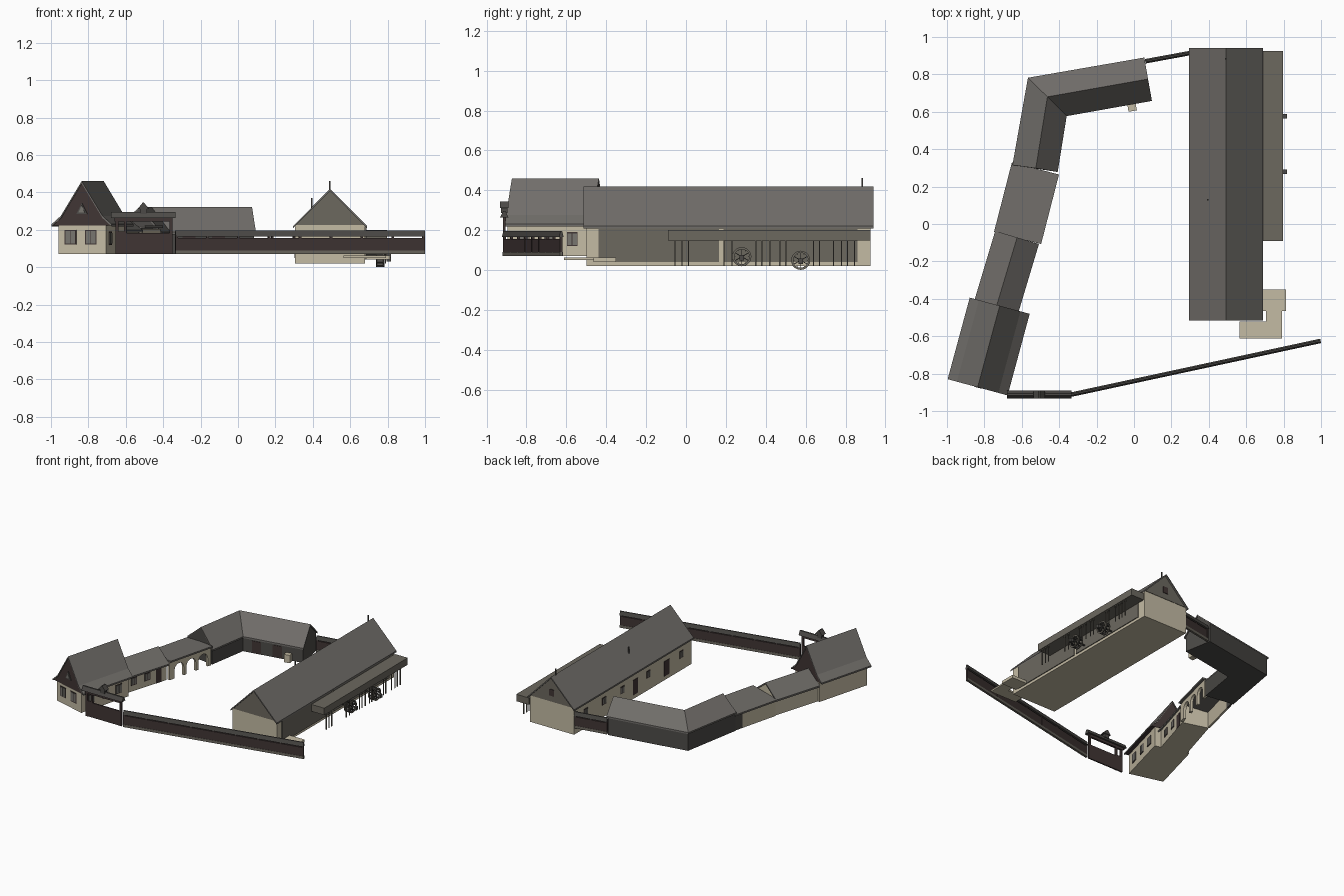
import bpy, bmesh, math
from mathutils import Matrix, Vector

if "Cube" in bpy.data.objects:
    bpy.data.objects.remove(bpy.data.objects["Cube"])


def mat(name, hexcol):
    lin = [((int(hexcol[i:i + 2], 16) / 255 + 0.055) / 1.055) ** 2.4 for i in (0, 2, 4)]
    m = bpy.data.materials.new(name)
    m.diffuse_color = (*lin, 1)
    m.use_nodes = True
    m.node_tree.nodes["Principled BSDF"].inputs["Base Color"].default_value = m.diffuse_color
    return m


ROOF = mat("roof_grey", "706d69")
PLASTER = mat("plaster_beige", "c4bba4")
BROWN = mat("dark_brown_boards", "403534")
DARK = mat("dark_wood", "4c4a47")
WOOD = mat("weathered_wood", "6c685f")
GLASS = mat("window_grey", "77756f")
ID = Matrix()


def loft(name, m, sections, M=ID):
    """Join equal closed cross-sections and cap both ends."""
    bm = bmesh.new()
    rings = [[bm.verts.new(M @ Vector(p)) for p in s] for s in sections]
    n = len(rings[0])
    for a, b in zip(rings, rings[1:]):
        for i in range(n):
            bm.faces.new((a[i], a[(i + 1) % n], b[(i + 1) % n], b[i]))
    bm.faces.new(rings[0])
    bm.faces.new(rings[-1])
    bmesh.ops.recalc_face_normals(bm, faces=bm.faces)
    me = bpy.data.meshes.new(name)
    bm.to_mesh(me)
    bm.free()
    me.materials.append(m)
    ob = bpy.data.objects.new(name, me)
    bpy.context.collection.objects.link(ob)
    return ob


def prism(name, m, prof, y0, y1, M=ID):
    return loft(name, m, [[(x, y, z) for x, z in prof] for y in (y0, y1)], M)


def box(name, m, x0, x1, y0, y1, z0, z1, M=ID):
    return prism(name, m, [(x0, z0), (x1, z0), (x1, z1), (x0, z1)], y0, y1, M)


def frame(p, q):
    """Local frame at p: y runs towards q, x to its right."""
    d = Vector((q[0] - p[0], q[1] - p[1], 0))
    L = d.length
    d /= L
    return Matrix(((d.y, d.x, 0, p[0]), (-d.x, d.y, 0, p[1]), (0, 0, 1, 0), (0, 0, 0, 1))), L


def roof(name, top, y0, y1, M=ID, t=0.012):
    prism(name, ROOF, top + [(x, z - t) for x, z in reversed(top)], y0, y1, M)


def side_window(name, x, y, z0, z1, w, M=ID, s=1, door=False):
    """Frame and pane on a wall facing local x (s = side)."""
    a, b = sorted((x, x + 0.003 * s))
    box(name + "_frame", BROWN, a, b, y - w / 2, y + w / 2, z0, z1, M)
    if not door:
        a, b = sorted((x, x + 0.005 * s))
        e = 0.006
        for k in (-1, 1):
            c = y + k * w / 4
            box(name + "_pane", GLASS, a, b, c - w / 4 + e / 2, c + w / 4 - e / 2, z0 + e, z1 - e, M)


def fence(name, p, q):
    M, L = frame(p, q)
    box(name + "_base", WOOD, -0.008, 0.008, 0, L, 0.07, 0.09, M)
    box(name + "_boards", BROWN, -0.006, 0.006, 0, L, 0.09, 0.157, M)
    prism(name + "_cap", DARK, [(-0.012, 0.165), (0.012, 0.165), (0.004, 0.196), (-0.004, 0.196)], 0, L, M)
    n = max(2, round(L / 0.17))
    for i in range(n + 1):
        y = 0.006 + (L - 0.012) * i / n
        box(name + "_post", BROWN, -0.007, 0.007, y - 0.006, y + 0.006, 0.07, 0.166, M)


# --- Long barn ---
box("barn_walls", PLASTER, 0.305, 0.68, -0.50, 0.925, 0.02, 0.225)
prism("barn_gables", WOOD, [(0.306, 0.225), (0.679, 0.225), (0.4925, 0.408)], -0.503, 0.928)
roof("barn_roof", [(0.295, 0.22), (0.4925, 0.42), (0.69, 0.22)], -0.515, 0.94)
for y0, y1 in ((-0.44, 0.165), (0.187, 0.86)):
    box("barn_side_boards", WOOD, 0.679, 0.686, y0, y1, 0.04, 0.222)
for y in (0.78, 0.56, 0.34, 0.02, -0.38):
    side_window("barn_window", 0.305, y, 0.115, 0.17, 0.045, s=-1)
for y in (0.18, -0.2):
    side_window("barn_door", 0.305, y, 0.05, 0.165, 0.06, s=-1, door=True)
box("barn_gable_window", BROWN, 0.472, 0.513, 0.927, 0.932, 0.27, 0.32)
box("barn_finial", DARK, 0.486, 0.494, 0.88, 0.888, 0.40, 0.462)
box("barn_pipe", DARK, 0.391, 0.399, 0.126, 0.134, 0.30, 0.37)

# --- Raised channel on posts, and water wheels ---
box("channel", WOOD, 0.688, 0.797, -0.09, 0.925, 0.147, 0.2)
for y in (-0.055, -0.02, 0.012, 0.19, 0.23, 0.35, 0.38, 0.42, 0.47, 0.5,
          0.64, 0.67, 0.74, 0.78, 0.81, 0.845):
    box("channel_post", WOOD, 0.786, 0.792, y - 0.003, y + 0.003, 0.02, 0.15)


def wheel(y, z, r=0.048):
    def circle(rad, n=20):
        return [(rad * math.cos(2 * math.pi * i / n), rad * math.sin(2 * math.pi * i / n)) for i in range(n)]
    for x in (0.738, 0.776):
        # rim: quad cross-section swept round the axle
        bm_sections = []
        for c, s in circle(1) + [(1, 0)]:
            bm_sections.append([(xx, y + c * rr, z + s * rr) for xx, rr in
                                ((x, r), (x + 0.006, r), (x + 0.006, r * 0.78), (x, r * 0.78))])
        loft("wheel_rim", WOOD, bm_sections)
    for i in range(12):
        M = Matrix.Translation((0.76, y, z)) @ Matrix.Rotation(math.pi * i / 6, 4, 'X')
        box("wheel_paddle", DARK, -0.019, 0.019, -0.0015, 0.0015, r * 0.66, r * 0.98, M)
        if i % 2 == 0:
            for x in (-0.019, 0.019):
                box("wheel_spoke", DARK, x - 0.002, x + 0.002, -0.002, 0.002, 0, r * 0.8, M)
    loft("wheel_axle", DARK, [[(x, y + c, z + s) for c, s in circle(0.006, 8)] for x in (0.68, 0.816)])
    box("wheel_bearing", DARK, 0.795, 0.817, y - 0.012, y + 0.012, z - 0.018, z + 0.008)


wheel(0.28, 0.067)
wheel(0.575, 0.049)

# --- Stone landing at the barn corner ---
box("landing_front", PLASTER, 0.565, 0.79, -0.612, -0.522, 0.05, 0.062)
box("landing_link", PLASTER, 0.705, 0.79, -0.522, -0.465, 0.05, 0.062)
box("landing_side", PLASTER, 0.685, 0.812, -0.465, -0.35, 0.04, 0.062)

# --- Front house with flared roof ---
M, L = frame((-0.836, -0.873), (-0.718, -0.437))
box("house_walls", PLASTER, -0.132, 0.132, 0.012, L - 0.01, 0.07, 0.245, M)
top = [(-0.166, 0.23), (-0.115, 0.275), (0, 0.46), (0.115, 0.275), (0.166, 0.23)]
roof("house_roof", top, 0, L, M)
prism("house_gables", BROWN, [(x * 0.97, z - 0.008) for x, z in top], 0.006, L - 0.006, M)
prism("house_gable_window_frame", DARK, [(-0.03, 0.285), (0.03, 0.285), (0, 0.343)], 0.001, 0.01, M)
prism("house_gable_window", GLASS, [(-0.018, 0.292), (0.018, 0.292), (0, 0.33)], -0.002, 0.01, M)
for x in (-0.065, 0.048):
    box("house_front_window_frame", BROWN, x - 0.032, x + 0.032, 0.009, 0.014, 0.122, 0.2, M)
    for k in (-0.014, 0.014):
        box("house_front_window_pane", GLASS, x + k - 0.012, x + k + 0.012, 0.007, 0.014, 0.128, 0.194, M)
for y in (0.1, 0.23, 0.35):
    side_window("house_side_window", 0.132, y, 0.12, 0.19, 0.055, M)

# --- Low annex ---
M, L = frame((-0.737, -0.445), (-0.625, -0.072))
prism("annex_walls", PLASTER, [(-0.1, 0.07), (0.1, 0.07), (0.1, 0.205), (0, 0.278), (-0.1, 0.205)], 0, L - 0.008, M)
roof("annex_roof", [(-0.122, 0.198), (0, 0.29), (0.122, 0.198)], 0, L, M)
for y in (0.09, 0.21):
    side_window("annex_window", 0.1, y, 0.115, 0.175, 0.05, M)
side_window("annex_door", 0.1, 0.31, 0.07, 0.175, 0.05, M, door=True)

# --- Arcade passage: open comb-shaped wall with round arches ---
M, L = frame((-0.6225, -0.075), (-0.527, 0.297))
outline = [(0, 0.205), (0, 0.07)]
for c in (0.09, 0.2, 0.31):
    outline.append((c - 0.042, 0.07))
    outline += [(c - 0.042 * math.cos(math.pi * i / 10), 0.135 + 0.042 * math.sin(math.pi * i / 10)) for i in range(11)]
    outline.append((c + 0.042, 0.07))
outline += [(L, 0.07), (L, 0.205)]
loft("arcade_wall", PLASTER, [[(x, y, z) for y, z in outline] for x in (0.095, 0.115)], M)
box("arcade_back_wall", PLASTER, -0.11, -0.095, 0, L - 0.08, 0.07, 0.195, M)
box("arcade_back_door", DARK, -0.11, -0.095, L - 0.08, L, 0.07, 0.195, M)
roof("arcade_roof", [(-0.13, 0.202), (0.13, 0.222)], 0, L, M)

# --- Corner stable: L-shaped, mitred at the bend ---
stations = [((-0.65, 0.315), (-0.525, 0.298), (-0.408, 0.278)),
            ((-0.567, 0.782), (-0.463, 0.68), (-0.36, 0.577)),
            ((0.055, 0.89), (0.075, 0.775), (0.096, 0.658))]
ZO, ZR, ZI, T = 0.215, 0.322, 0.187, 0.012
loft("stable_roof", ROOF, [[(*o, ZO), (*r, ZR), (*i, ZI), (*i, ZI - T), (*r, ZR - T), (*o, ZO - T)]
                           for o, r, i in stations])
body = []
for k, (o, r, i) in enumerate(stations):
    shift = Vector((-0.008, -0.0015)) if k == 2 else Vector((0, 0))
    r = Vector(r) + shift
    o, i = (r.lerp(Vector(e) + shift, 0.93) for e in (o, i))
    body.append([(*o, 0.07), (*o, ZO), (*r, ZR - 0.007), (*i, ZI), (*i, 0.07)])
loft("stable_walls", DARK, body)
M, L = frame((-0.36, 0.577), (0.096, 0.658))
for y in (0.1, 0.26):
    side_window("stable_door", -0.007, y, 0.075, 0.165, 0.07, M, door=True)
box("stable_step_block", PLASTER, -0.002, 0.035, 0.33, 0.375, 0.07, 0.13, M)

# --- Fences ---
fence("front_fence", (-0.335, -0.912), (0.998, -0.625))
fence("back_fence", (0.06, 0.87), (0.305, 0.915))

# --- Gate with its own little roof ---
box("gate_doors", BROWN, -0.60, -0.355, -0.916, -0.906, 0.07, 0.182)
box("gate_wicket", BROWN, -0.655, -0.60, -0.916, -0.906, 0.07, 0.19)
for x in (-0.647, -0.602, -0.358):
    box("gate_post", BROWN, x - 0.007, x + 0.007, -0.918, -0.904, 0.07, 0.268)
M, L = frame((-0.68, -0.911), (-0.335, -0.911))
box("gate_beam", BROWN, -0.008, 0.008, 0.02, L - 0.02, 0.245, 0.265, M)
prism("gate_roof", DARK, [(-0.021, 0.264), (0.021, 0.264), (0.006, 0.295), (-0.006, 0.295)], 0, L, M)
box("gate_turret", DARK, -0.525, -0.487, -0.928, -0.895, 0.285, 0.32)
prism("gate_turret_roof", DARK, [(-0.536, 0.312), (-0.476, 0.312), (-0.502, 0.345), (-0.51, 0.345)], -0.934, -0.89)
